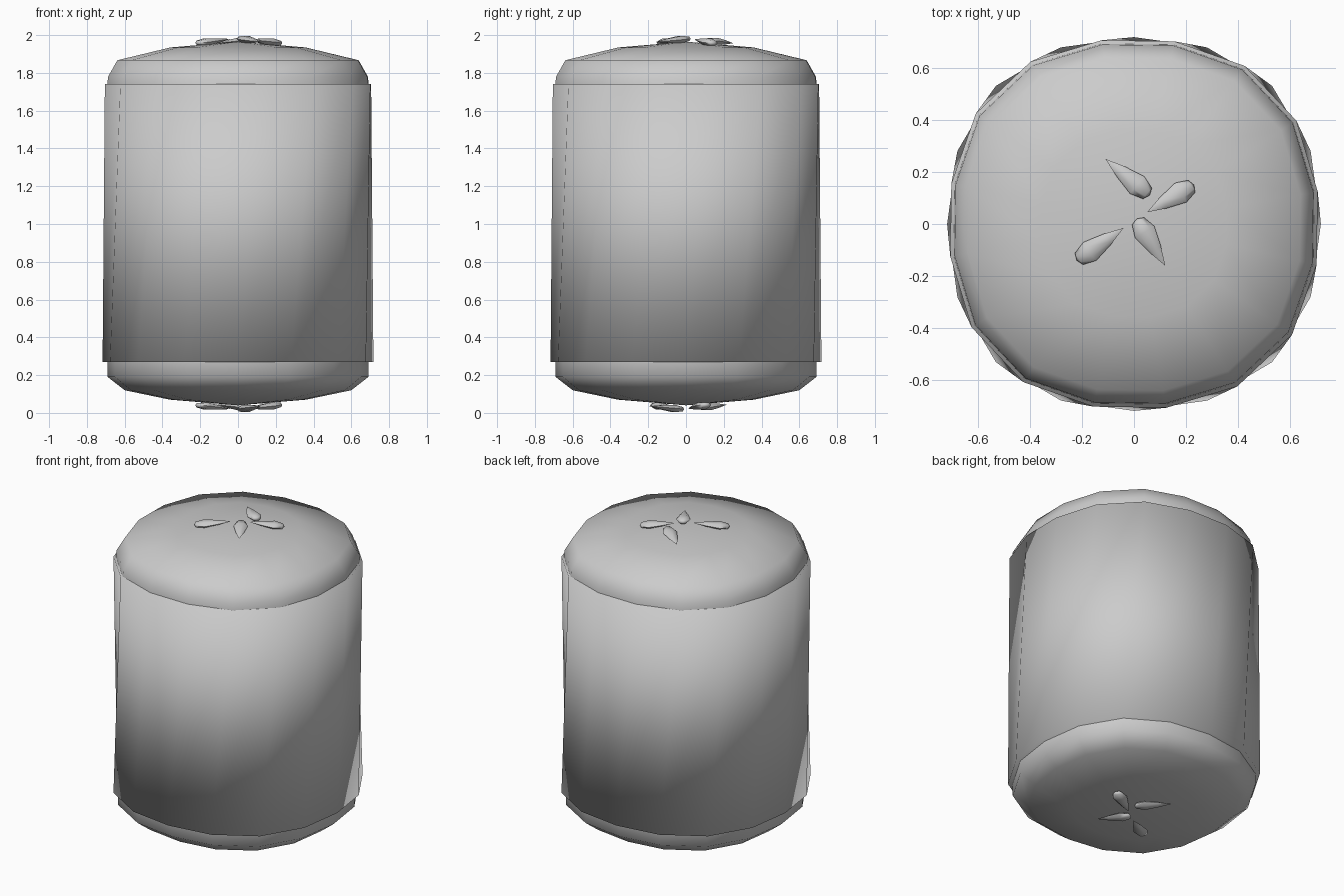
import bpy, bmesh
from math import cos, sin, pi, radians
from mathutils import Vector, Matrix

if "Cube" in bpy.data.objects:
    bpy.data.objects.remove(bpy.data.objects["Cube"], do_unlink=True)

grey = bpy.data.materials.new("light_grey")
grey.use_nodes = True
colour = (0.6, 0.6, 0.6, 1)
grey.diffuse_color = colour
grey.node_tree.nodes["Principled BSDF"].inputs["Base Color"].default_value = colour


def finish(name, bm, angle):
    bmesh.ops.recalc_face_normals(bm, faces=bm.faces)
    mesh = bpy.data.meshes.new(name)
    bm.to_mesh(mesh)
    bm.free()
    mesh.materials.append(grey)
    obj = bpy.data.objects.new(name, mesh)
    bpy.context.collection.objects.link(obj)
    bpy.ops.object.select_all(action='DESELECT')
    obj.select_set(True)
    bpy.context.view_layer.objects.active = obj
    bpy.ops.object.shade_smooth_by_angle(angle=radians(angle))


def lathe(name, rings, poles, sides=16, bulge=0.045, angle=180, matrix=Matrix()):
    """Rings are (radius, height, turn in degrees); poles are end heights.
    Bulge widens the diagonals, for a slightly squarish outline."""
    bm = bmesh.new()
    loops = []
    for radius, z, turn in rings:
        loop = []
        for i in range(sides):
            a = 2 * pi * i / sides + radians(turn)
            r = radius * (1 + bulge * sin(2 * a) ** 2)
            loop.append(bm.verts.new((r * cos(a), r * sin(a), z)))
        loops.append(loop)
    for low, high in zip(loops, loops[1:]):
        for i in range(sides):
            j = (i + 1) % sides
            bm.faces.new((low[i], low[j], high[j], high[i]))
    for loop, z in zip((loops[0], loops[-1]), poles):
        tip = bm.verts.new((0, 0, z))
        for i in range(sides):
            bm.faces.new((loop[i], loop[(i + 1) % sides], tip))
    bm.transform(matrix)
    finish(name, bm, angle)


# Domed inner core
lathe("core", [(0.36, 0.07, 0), (0.60, 0.12, 0), (0.69, 0.19, 0),
               (0.69, 0.30, 0), (0.70, 1.72, 10), (0.695, 1.78, 10),
               (0.645, 1.867, 10), (0.36, 1.935, 10)], poles=(0.04, 1.965))

# Wrapped outer band, slightly wider at the base
lathe("outer_band", [(0.717, 0.27, 0), (0.712, 1.74, 10)], poles=(0.27, 1.74))

# Teardrop seeds lying on the domes: pointed end, then blunt end
seeds = [((-0.11, 0.25), (0.06, 0.11)), ((0.05, 0.045), (0.23, 0.15)),
         ((-0.04, -0.015), (-0.22, -0.14)), ((0.12, -0.16), (0.01, 0.02))]


def on_dome(point):
    flat = Vector((*point, 0))
    return flat + Vector((0, 0, 1.984 - 0.1 * flat.length))


mirror = Matrix.Translation((0, -0.035, 2)) @ Matrix.Diagonal((1, 1, -1, 1))
for end, flip in (("top", Matrix()), ("bottom", mirror)):
    for n, (tip, blunt) in enumerate(seeds):
        tip, blunt = on_dome(tip), on_dome(blunt)
        along = blunt - tip
        axis = along.normalized()
        side = Vector((0, 0, 1)).cross(axis).normalized()
        frame = Matrix((side, axis.cross(side), axis)).transposed().to_4x4()
        flatten = Matrix.Diagonal((1, 0.5, 1, 1))
        length = along.length
        lathe(f"{end}_seed_{n + 1}",
              [(0.025, length * 0.35, 0), (0.043, length * 0.72, 0), (0.027, length * 0.95, 0)],
              poles=(0, length), sides=6, bulge=0, angle=60,
              matrix=flip @ Matrix.Translation(tip) @ frame @ flatten)
